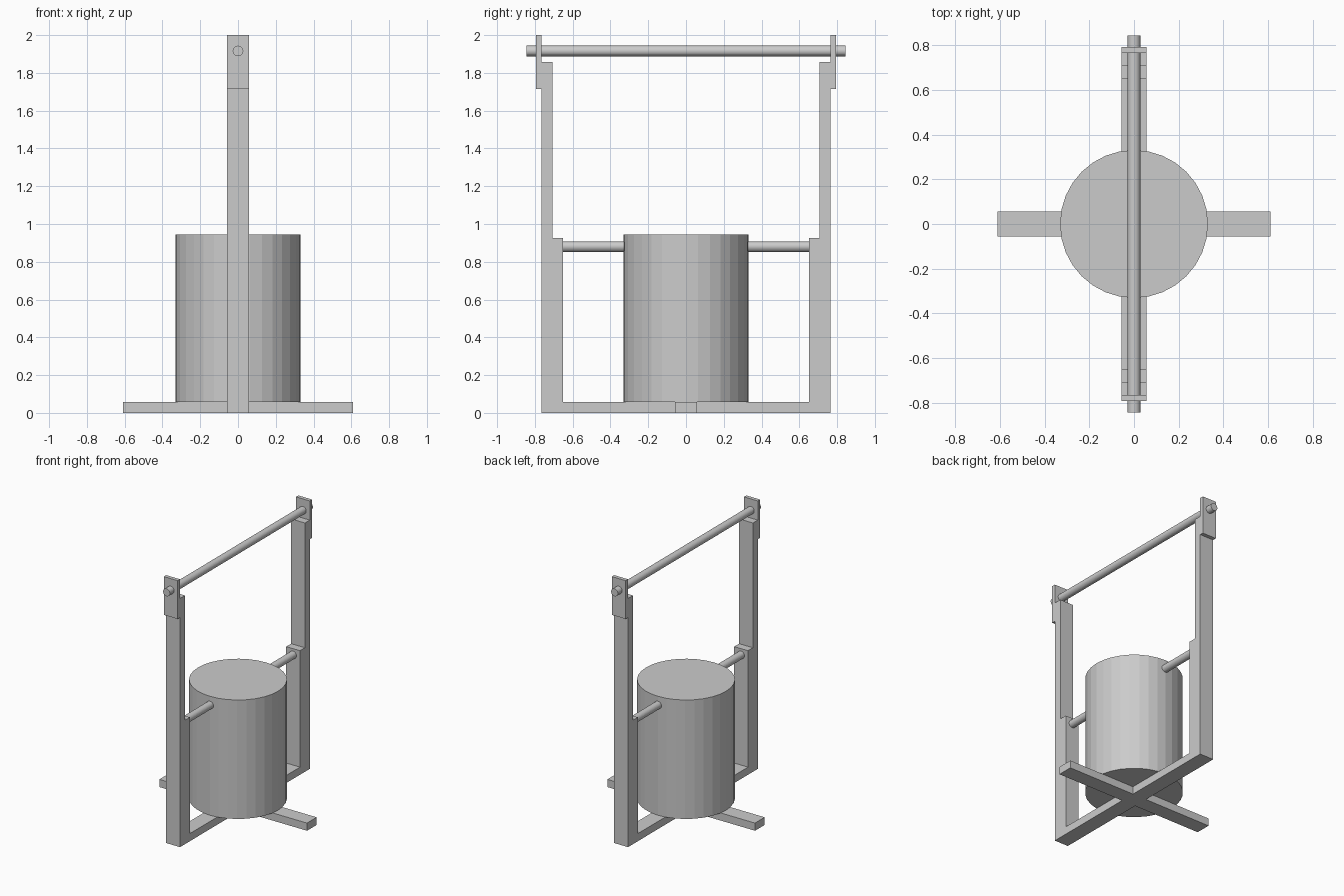
import bpy, bmesh
from math import pi

if "Cube" in bpy.data.objects:
    bpy.data.objects.remove(bpy.data.objects["Cube"])

W = 0.057          # half width of the timber
ROD = 0.028        # rod radius


def box(name, lo, hi):
    size = [b - a for a, b in zip(lo, hi)]
    mid = [(a + b) / 2 for a, b in zip(lo, hi)]
    bpy.ops.mesh.primitive_cube_add(size=1, location=mid)
    ob = bpy.context.object
    ob.name = name
    for v in ob.data.vertices:
        v.co = [c * s for c, s in zip(v.co, size)]
    return ob


def cylinder(name, radius, depth, loc, along_y=False):
    bpy.ops.mesh.primitive_cylinder_add(
        vertices=32, radius=radius, depth=depth, location=loc,
        rotation=(pi / 2 if along_y else 0, 0, 0))
    ob = bpy.context.object
    ob.name = name
    return ob


def extruded_profile(name, points, half_width):
    # points are (y, z); the profile is extruded along x
    bm = bmesh.new()
    face = bm.faces.new([bm.verts.new((-half_width, y, z)) for y, z in points])
    out = bmesh.ops.extrude_face_region(bm, geom=[face])
    verts = [g for g in out["geom"] if isinstance(g, bmesh.types.BMVert)]
    bmesh.ops.translate(bm, verts=verts, vec=(2 * half_width, 0, 0))
    bmesh.ops.recalc_face_normals(bm, faces=bm.faces)
    mesh = bpy.data.meshes.new(name)
    bm.to_mesh(mesh)
    bm.free()
    ob = bpy.data.objects.new(name, mesh)
    bpy.context.collection.objects.link(ob)
    return ob


# U-shaped frame: base beam with two stepped posts
half = [(0.765, 0), (0.765, 1.857), (0.708, 1.857), (0.708, 0.926),
        (0.65, 0.926), (0.65, W)]
extruded_profile("stepped_frame", half + [(-y, z) for y, z in reversed(half)], W)

# Drum
cylinder("drum", 0.331, 0.888, (0, 0, W + 0.444))

# Parts repeated on both sides
for s, side in ((-1, "a"), (1, "b")):
    x0, x1 = sorted((s * W, s * 0.61))
    box("cross_foot_" + side, (x0, -W, 0), (x1, W, W))
    y0, y1 = sorted((s * 0.765, s * 0.793))
    box("rod_plate_" + side, (-W, y0, 1.714), (W, y1, 2.0))
    cylinder("drum_pivot_" + side, ROD, 0.40, (0, s * 0.49, 0.88), True)

# Carrying rod through the plates
cylinder("top_rod", ROD, 1.688, (0, 0, 1.916), True)
